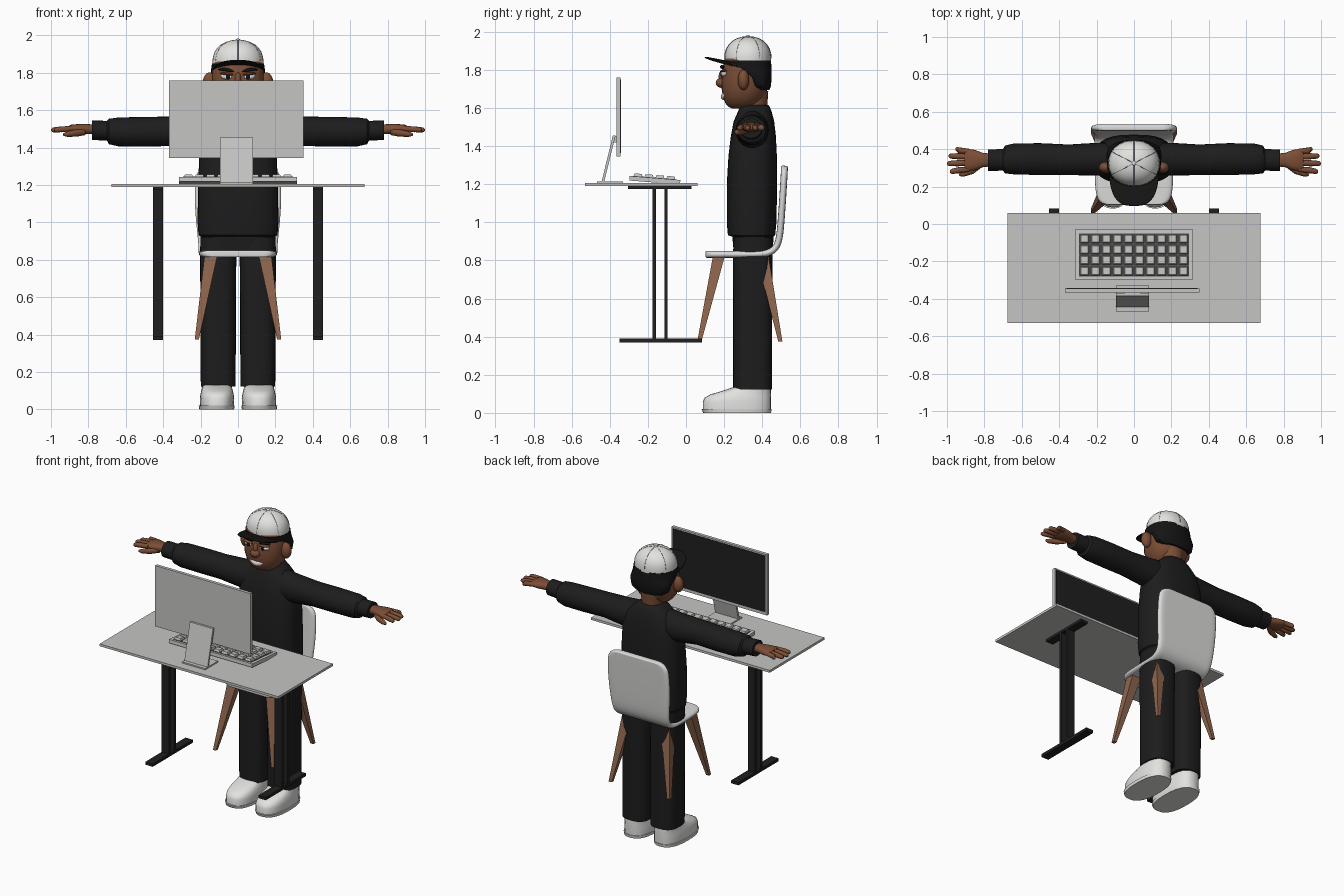
import bpy, bmesh, math
from mathutils import Matrix, Vector

cube = bpy.data.objects.get("Cube")
if cube:
    bpy.data.objects.remove(cube)


def material(name, r, g, b):
    m = bpy.data.materials.new(name)
    m.use_nodes = True
    m.diffuse_color = (r, g, b, 1)
    m.node_tree.nodes["Principled BSDF"].inputs["Base Color"].default_value = (r, g, b, 1)
    return m


CLOTH = material("black cloth", .012, .012, .012)
HAIR = material("black hair", .008, .007, .007)
WHITE = material("white", .76, .76, .74)
CHAIR = material("chair white", .7, .7, .69)
GREY = material("light grey", .56, .56, .55)
SKIN = material("brown skin", .2, .075, .036)
WOOD = material("brown wood", .27, .13, .075)
METAL = material("black metal", .014, .014, .015)
DARK = material("dark grey", .09, .09, .09)
SEAM = material("seam grey", .3, .3, .3)


def finish(name, bm, mat, smooth=True):
    bmesh.ops.recalc_face_normals(bm, faces=bm.faces)
    mesh = bpy.data.meshes.new(name)
    bm.to_mesh(mesh)
    bm.free()
    mesh.materials.append(mat)
    ob = bpy.data.objects.new(name, mesh)
    bpy.context.collection.objects.link(ob)
    if smooth:
        bpy.ops.object.select_all(action='DESELECT')
        ob.select_set(True)
        bpy.context.view_layer.objects.active = ob
        bpy.ops.object.shade_smooth_by_angle(angle=math.radians(40))
    return ob


def box(name, x, y, z, mat, tilt=0):
    bm = bmesh.new()
    mid = Vector([(a + b) / 2 for a, b in (x, y, z)])
    size = [b - a for a, b in (x, y, z)]
    bmesh.ops.create_cube(bm, size=1, matrix=Matrix.Translation(mid)
                          @ Matrix.Rotation(tilt, 4, 'X') @ Matrix.Diagonal((*size, 1)))
    return finish(name, bm, mat, False)


def loft(name, rings, mat, axis='z', segs=28, power=2.3, turn=0, smooth=True):
    """Rings are (position on axis, centre a, centre b, radius a, radius b)."""
    bm = bmesh.new()
    loops = []
    for t, a, b, ra, rb in rings:
        loop = []
        for i in range(segs):
            ang = turn + math.tau * i / segs
            c, s = math.cos(ang), math.sin(ang)
            u = a + ra * math.copysign(abs(c) ** (2 / power), c)
            v = b + rb * math.copysign(abs(s) ** (2 / power), s)
            loop.append(bm.verts.new((u, v, t) if axis == 'z' else (t, u, v)))
        loops.append(loop)
    for lo, hi in zip(loops, loops[1:]):
        for i in range(segs):
            j = (i + 1) % segs
            bm.faces.new((lo[i], lo[j], hi[j], hi[i]))
    bm.faces.new(loops[0])
    bm.faces.new(loops[-1])
    return finish(name, bm, mat, smooth)


def body(name, spans, mat, cx=0, power=2.3):
    """Spans are (z, front y, back y, half width)."""
    return loft(name, [(z, cx, (f + k) / 2, w, (k - f) / 2) for z, f, k, w in spans], mat, power=power)


def prism(name, rings, mat):
    r2 = math.sqrt(2)
    return loft(name, [(t, a, b, ra * r2, rb * r2) for t, a, b, ra, rb in rings],
                mat, segs=4, power=2, turn=math.pi / 4, smooth=False)


def ball(name, centre, radii, mat, bend=(0, 0), roll=0):
    bm = bmesh.new()
    bmesh.ops.create_uvsphere(bm, u_segments=20, v_segments=12, radius=1,
                              matrix=Matrix.Rotation(roll, 4, 'Y') @ Matrix.Diagonal((*radii, 1)))
    for v in bm.verts:
        v.co.y += bend[0] * v.co.x ** 2
        v.co.z += bend[1] * v.co.x ** 2
        v.co += Vector(centre)
    return finish(name, bm, mat)


def sheet(name, rows, mat, thickness, level):
    bm = bmesh.new()
    grid = [[bm.verts.new(p) for p in row] for row in rows]
    for a, b in zip(grid, grid[1:]):
        for i in range(len(a) - 1):
            bm.faces.new((a[i], a[i + 1], b[i + 1], b[i]))
    ob = finish(name, bm, mat)
    mod = ob.modifiers.new("thickness", 'SOLIDIFY')
    mod.thickness, mod.offset = thickness, 0
    ob.modifiers.new("rounding", 'SUBSURF').levels = level
    return ob


# Desk
box("desk_top", (-.675, .675), (-.53, .06), (1.19, 1.206), GREY)
for side, s in (("left", 1), ("right", -1)):
    x = sorted((s * .4, s * .455))
    box(side + "_desk_foot", x, (-.35, .083), (.37, .39), METAL)
    box(side + "_desk_bracket", x, (-.305, .03), (1.174, 1.19), METAL)
    for place, y in (("front", -.166), ("back", -.105)):
        box(f"{side}_desk_{place}_post", x, (y - .009, y + .009), (.385, 1.18), METAL)

# Monitor
box("monitor_case", (-.37, .35), (-.366, -.345), (1.345, 1.76), GREY)
box("monitor_screen", (-.36, .34), (-.346, -.342), (1.365, 1.75), METAL)
box("monitor_base", (-.095, .08), (-.468, -.33), (1.205, 1.215), GREY)
box("monitor_joint", (-.05, .035), (-.385, -.36), (1.42, 1.45), GREY)
prism("monitor_stand", [(1.21, -.0075, -.437, .0875, .007), (1.455, -.0075, -.377, .0875, .007)], GREY)

# Keyboard, sloping down toward the user
TILT = -.08
box("keyboard_base", (-.315, .315), (-.297, -.03), (1.209, 1.233), GREY, TILT)
box("keyboard_tray", (-.295, .295), (-.28, -.05), (1.231, 1.235), DARK, TILT)
bm = bmesh.new()
frame = Matrix.Translation((0, -.165, 1.241)) @ Matrix.Rotation(TILT, 4, 'X')
for col in range(10):
    for row in range(4):
        spot = Matrix.Translation(((col - 4.5) * .0588, (row - 1.5) * .0575, 0))
        bmesh.ops.create_cone(bm, cap_ends=True, segments=4, radius1=.034, radius2=.027, depth=.016,
                              matrix=frame @ spot @ Matrix.Rotation(math.pi / 4, 4, 'Z'))
finish("keyboard_keys", bm, GREY, False)

# Chair: bent shell with rounded ends, four tapered legs
shell = [(.102, .832, .14), (.108, .832, .175), (.135, .832, .2), (.2, .832, .212), (.38, .832, .212),
         (.435, .838, .212), (.47, .862, .213), (.487, .9, .215), (.496, .96, .222), (.506, 1.1, .235),
         (.514, 1.23, .232), (.516, 1.265, .222), (.517, 1.29, .195), (.518, 1.298, .16)]
sheet("chair_shell", [[(w * u / 4, y, z) for u in range(-4, 5)] for y, z, w in shell], CHAIR, .036, 2)
for side, s in (("left", 1), ("right", -1)):
    for place, top, foot in (("front", .172, .07), ("back", .403, .495)):
        prism(f"chair_{place}_{side}_leg", [(.375, s * .22, foot, .011, .011),
                                            (.82, s * .145, top, .034, .031)], WOOD)

# Sweater
body("sweater_body", [(.85, .25, .455, .195), (.925, .243, .46, .2), (.932, .22, .468, .211),
                      (1.0, .214, .475, .216), (1.2, .214, .478, .214), (1.35, .223, .477, .207),
                      (1.45, .235, .472, .2), (1.53, .25, .463, .17), (1.58, .272, .45, .12),
                      (1.612, .285, .437, .083), (1.616, .295, .43, .072)], CLOTH, power=2.7)

for side, s in (("left", 1), ("right", -1)):
    # Sleeve and cuff
    arm = [(.06, .352, 1.49, .085, .1), (.2, .347, 1.482, .087, .092), (.35, .343, 1.487, .082, .079),
           (.5, .347, 1.485, .085, .079), (.64, .348, 1.484, .083, .077), (.69, .345, 1.486, .074, .068),
           (.7, .343, 1.49, .058, .053), (.78, .341, 1.493, .057, .052)]
    loft(side + "_sleeve", [(s * t, *r) for t, *r in arm], CLOTH, 'x', power=2)
    # Hand
    palm = [(.765, .342, 1.497, .034, .026), (.81, .342, 1.499, .039, .027), (.85, .342, 1.5, .054, .026),
            (.89, .342, 1.502, .06, .021), (.905, .342, 1.502, .054, .014)]
    loft(side + "_palm", [(s * t, *r) for t, *r in palm], SKIN, 'x', 20)
    for finger, y, tip, out in (("index", .294, .985, -.014), ("middle", .327, 1.0, -.004),
                                ("ring", .36, .992, .004), ("little", .388, .955, .012)):
        path = [(.88, 0, .014), (.94, .5, .0165), (tip - .012, .9, .014), (tip - .003, 1, .009), (tip, 1, .003)]
        loft(f"{side}_{finger}_finger", [(s * t, y + out * k, 1.502 - .008 * k, r, r) for t, k, r in path],
             SKIN, 'x', 10, 2)
    thumb = [(.815, .32, 1.485, .018, .018), (.86, .288, 1.478, .02, .019), (.91, .269, 1.472, .016, .015),
             (.932, .265, 1.47, .009, .008), (.936, .265, 1.47, .003, .003)]
    loft(side + "_thumb", [(s * t, *r) for t, *r in thumb], SKIN, 'x', 12, 2)

    # Trouser leg and shoe
    body(side + "_trouser_leg", [(.122, .247, .452, .093), (.3, .248, .452, .094), (.6, .247, .453, .095),
                                 (.8, .246, .453, .097), (.92, .25, .452, .095)], CLOTH, s * .106, 2.8)
    body(side + "_shoe_sole", [(0, .09, .446, .093), (.02, .082, .45, .096)], WHITE, s * .114, 2.5)
    body(side + "_shoe", [(.018, .088, .446, .091), (.06, .088, .447, .092), (.08, .098, .447, .089),
                          (.098, .13, .447, .085), (.112, .18, .446, .081), (.132, .238, .445, .078)],
         WHITE, s * .112, 2.5)

    # Ears, eyes and brows
    ball(side + "_ear", (s * .152, .302, 1.748), (.036, .03, .054), SKIN)
    ball(side + "_eye", (s * .058, .204, 1.779), (.034, .02, .017), WHITE, roll=s * -.1)
    ball(side + "_pupil", (s * .054, .189, 1.779), (.013, .009, .014), HAIR)
    ball(side + "_eyelid", (s * .058, .201, 1.793), (.038, .021, .008), SKIN, roll=s * -.1)
    ball(side + "_brow", (s * .064, .19, 1.817), (.044, .012, .009), HAIR, bend=(4, -3), roll=s * -.15)

# Neck and head
body("neck", [(1.57, .285, .425, .065), (1.63, .29, .428, .07), (1.69, .29, .432, .08)], SKIN, power=2)
body("head", [(1.598, .24, .33, .045), (1.607, .222, .36, .072), (1.625, .207, .385, .094),
              (1.655, .195, .41, .117), (1.7, .187, .428, .134), (1.76, .186, .436, .14),
              (1.82, .194, .44, .139), (1.86, .205, .44, .132)], SKIN)
body("hair", [(1.695, .34, .437, .1), (1.715, .325, .446, .132), (1.765, .3, .45, .146),
              (1.79, .245, .45, .146), (1.815, .205, .449, .144), (1.85, .198, .446, .139)], HAIR)
ball("nose_tip", (0, .187, 1.732), (.034, .031, .026), SKIN)
ball("nose_bridge", (0, .193, 1.762), (.018, .022, .04), SKIN)
ball("teeth", (0, .195, 1.66), (.054, .012, .017), WHITE, bend=(4, 5))

# Cap with panel seams, brim and button
dome = [(1.815, .325, .445), (1.86, .137, .122), (1.885, .134, .12), (1.91, .126, .113), (1.932, .112, .1),
        (1.951, .091, .082), (1.965, .064, .058), (1.973, .036, .032), (1.976, .008, .007)]
dome[0] = (1.815, .136, .121)
cap = loft("cap_dome", [(z, 0, .325, a, b) for z, a, b in dome], WHITE, power=2.1, segs=36)
for v in cap.data.vertices:  # the rim sits lower at the back
    v.co.z -= (v.co.y - .325) * .4 * max(0, (1.9 - v.co.z)) 
for k in range(6):
    ang = math.radians(30 + 60 * k)
    curve = bpy.data.curves.new("cap_seam", 'CURVE')
    curve.dimensions = '3D'
    curve.bevel_depth = .0014
    curve.bevel_resolution = 1
    line = curve.splines.new('POLY')
    line.points.add(len(dome) - 2)
    for p, (z, a, b) in zip(line.points, dome[1:]):
        p.co = (1.01 * a * math.cos(ang), .325 + 1.01 * b * math.sin(ang), z, 1)
    curve.materials.append(SEAM)
    bpy.context.collection.objects.link(bpy.data.objects.new(f"cap_seam_{k + 1}", curve))
ball("cap_button", (0, .325, 1.976), (.012, .012, .007), WHITE)

rows = []
for v in range(5):
    row = []
    for i in range(-10, 11):
        u = math.sin(i / 10 * math.pi / 2)
        bulge = max(0, 1 - abs(u) ** 3) ** .45
        y = .275 - bulge * (.05 + .13 * v / 4)
        row.append((.132 * u, y, 1.833 + (.275 - y) * .19 - .8 * (.132 * u) ** 2))
    rows.append(row)
sheet("cap_brim", rows, HAIR, .009, 1)
